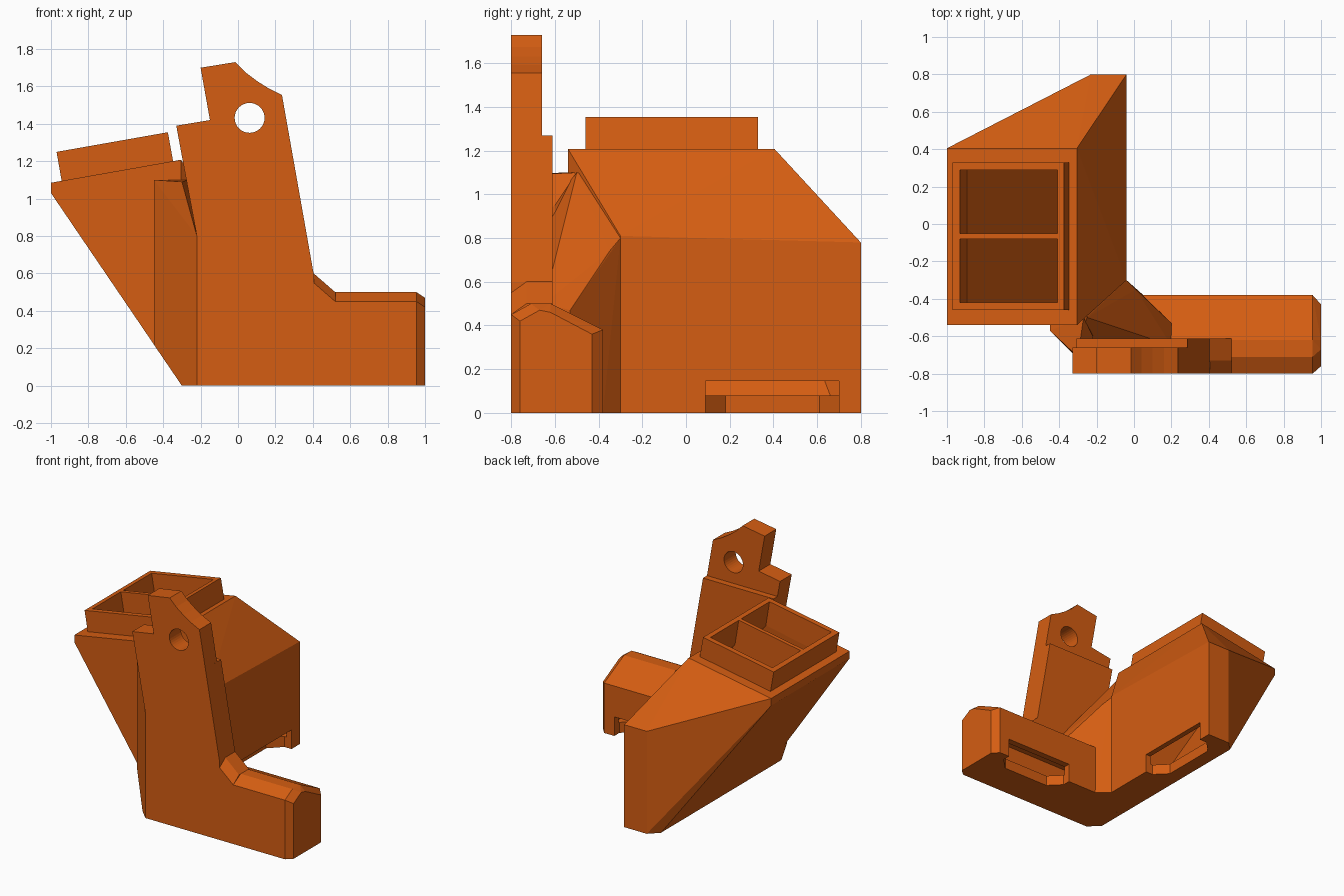
import bpy, bmesh, math
from mathutils import Vector

if "Cube" in bpy.data.objects:
    bpy.data.objects.remove(bpy.data.objects["Cube"])

orange = bpy.data.materials.new("orange plastic")
orange.diffuse_color = (0.66, 0.11, 0.006, 1)
orange.use_nodes = True
orange.node_tree.nodes["Principled BSDF"].inputs["Base Color"].default_value = orange.diffuse_color


def finish(name, bm):
    bmesh.ops.recalc_face_normals(bm, faces=bm.faces)
    me = bpy.data.meshes.new(name)
    bm.to_mesh(me)
    bm.free()
    me.materials.append(orange)
    ob = bpy.data.objects.new(name, me)
    bpy.context.collection.objects.link(ob)
    return ob


def hull(name, pts):
    bm = bmesh.new()
    for p in pts:
        bm.verts.new(p)
    r = bmesh.ops.convex_hull(bm, input=bm.verts)
    junk = [v for v in r["geom_interior"] + r["geom_unused"] if isinstance(v, bmesh.types.BMVert)]
    bmesh.ops.delete(bm, geom=list(set(junk)), context='VERTS')
    bmesh.ops.dissolve_limit(bm, angle_limit=0.01, verts=bm.verts, edges=bm.edges)
    return finish(name, bm)


def prism(name, outline, y0, y1):
    """Extrude an x-z outline from y0 to y1."""
    bm = bmesh.new()
    f = bm.faces.new([bm.verts.new((x, y0, z)) for x, z in outline])
    r = bmesh.ops.extrude_face_region(bm, geom=[f])
    bmesh.ops.translate(bm, vec=(0, y1 - y0, 0),
                        verts=[v for v in r["geom"] if isinstance(v, bmesh.types.BMVert)])
    return finish(name, bm)


def box(name, x, y, z):
    return hull(name, [(a, b, c) for a in x for b in y for c in z])


def boolean(target, tool, op):
    m = target.modifiers.new(op, 'BOOLEAN')
    m.operation, m.solver, m.object = op, 'EXACT', tool
    dg = bpy.context.evaluated_depsgraph_get()
    me = bpy.data.meshes.new_from_object(target.evaluated_get(dg))
    target.modifiers.clear()
    target.data = me
    bpy.data.objects.remove(tool)


# hopper with sloped underside, back chamfer and slanted roof
body = hull("duct_body", [
    (-1, -.54, 1.085), (-1, .405, 1.085), (-1, -.54, 1.03), (-1, .405, 1.03),
    (-.305, -.54, 1.208), (-.305, .405, 1.208),
    (-.3, -.54, 0), (-.3, .73, 0), (-.62, .405, .47), (-.62, .405, 1.15),
    (-.23, .8, 0), (-.23, .8, .78), (-.04, .8, 0), (-.04, .8, .78),
    (-.04, -.3, 0), (-.04, -.3, .81)])

# tilted inlet collar
collar = prism("collar", [(-.97, 1.25), (-.375, 1.355), (-.34, 1.16), (-.935, 1.05)], -.46, .33)

# mounting plate: lower thick part and thin tab
right_edge = lambda z: .405 - (z - .595) * .177
plate = prism("plate", [(-.22, 0), (-.22, .8), (-.308, 1.27), (right_edge(1.27), 1.27),
                        (.405, .595), (.405, 0)], -.8, -.612)
tab = prism("tab", [(-.22, .3), (-.22, .8), (-.33, 1.39), (-.15, 1.42), (-.2, 1.7), (-.015, 1.73),
                    (.04, 1.675), (.1, 1.63), (.16, 1.592), (.235, 1.555), (.405, .595), (.405, .3)],
            -.8, -.66)

# side arm with ridged roof and chamfered end
sec = [(-.8, 0), (-.8, .45), (-.71, .5), (-.62, .5), (-.38, .38), (-.38, 0)]
end = [(-.76, 0), (-.76, .42), (-.67, .47), (-.62, .46), (-.43, .36), (-.43, 0)]
arm = hull("arm", [(x, y, z) for x in (-.15, .955) for y, z in sec] + [(1, y, z) for y, z in end])

# fillet between plate and arm
gusset = hull("gusset", [(x, y, z) for x, h in ((.35, .14), (.405, .1), (.52, 0))
                         for y, z in ((-.8, .3), (-.8, .45 + h), (-.73, .5 + h), (-.612, .5 + h), (-.612, .3))])

# chamfered outer corner
corner = hull("corner", [
    (-.22, -.8, 0), (-.3, -.72, 0), (-.3, -.5, 0), (-.22, -.5, 0),
    (-.45, -.57, .22), (-.45, -.5, .22), (-.45, -.57, 1.1), (-.45, -.5, 1.1),
    (-.22, -.8, .8), (-.3, -.71, 1.09), (-.27, -.5, 1.1), (-.22, -.6, .95)])

# inner corner filling
filler = hull("filler", [
    (-.25, -.5, 1.1), (-.3, -.62, .95), (-.04, -.3, .8), (.01, -.35, .74), (.2, -.53, .47),
    (.2, -.65, .5), (-.05, -.62, .62), (-.04, -.3, 0), (.05, -.38, 0), (.2, -.53, 0),
    (.2, -.65, 0), (-.25, -.65, 0), (-.25, -.3, 0), (-.25, -.3, 1.05)])

for part in (collar, plate, tab, arm, gusset, corner, filler):
    boolean(body, part, 'UNION')

# two air channels, each with an inlet through the collar
for y0, y1, low0, low1 in ((-.05, .29, -.05, .75), (-.42, -.08, -.5, -.08)):
    boolean(body, prism("inlet_cut", [(-.94, 1.31), (-.418, 1.40), (-.375, 1.14), (-.895, 1.05)], y0, y1),
            'DIFFERENCE')
    boolean(body, hull("channel_cut", [
        (-.896, y0, 1.06), (-.896, y1, 1.06), (-.38, y0, 1.16), (-.38, y1, 1.16),
        (-.29, low0, .08), (-.29, min(low1, .66), .08), (-.22, low1, .08), (-.22, low1, .74),
        (-.08, max(low0, -.3), .08), (-.08, max(low0, -.3), .74), (-.08, low1, .08), (-.08, low1, .74)]),
        'DIFFERENCE')
boolean(body, box("arm_channel_cut", (-.2, .9), (-.74, -.43), (.08, .35)), 'DIFFERENCE')

# outlet notches open to the bottom
boolean(body, hull("side_outlet_cut", [(x, y, z) for z in (-.05, .145) for x, y in
                                       ((0, .09), (0, .7), (-.1, .7), (-.19, .61), (-.19, .18), (-.1, .09))]),
        'DIFFERENCE')
boolean(body, hull("arm_outlet_cut", [(x, y, z) for z in (-.05, .145) for x, y in
                                      ((.3, -.3), (.87, -.3), (.87, -.44), (.78, -.53), (.39, -.53), (.3, -.44))]),
        'DIFFERENCE')

# screw hole through the tab
n = 32
boolean(body, prism("hole_cut", [(.062 + .08 * math.cos(2 * math.pi * i / n),
                                  1.432 + .08 * math.sin(2 * math.pi * i / n)) for i in range(n)], -.9, -.5),
        'DIFFERENCE')
